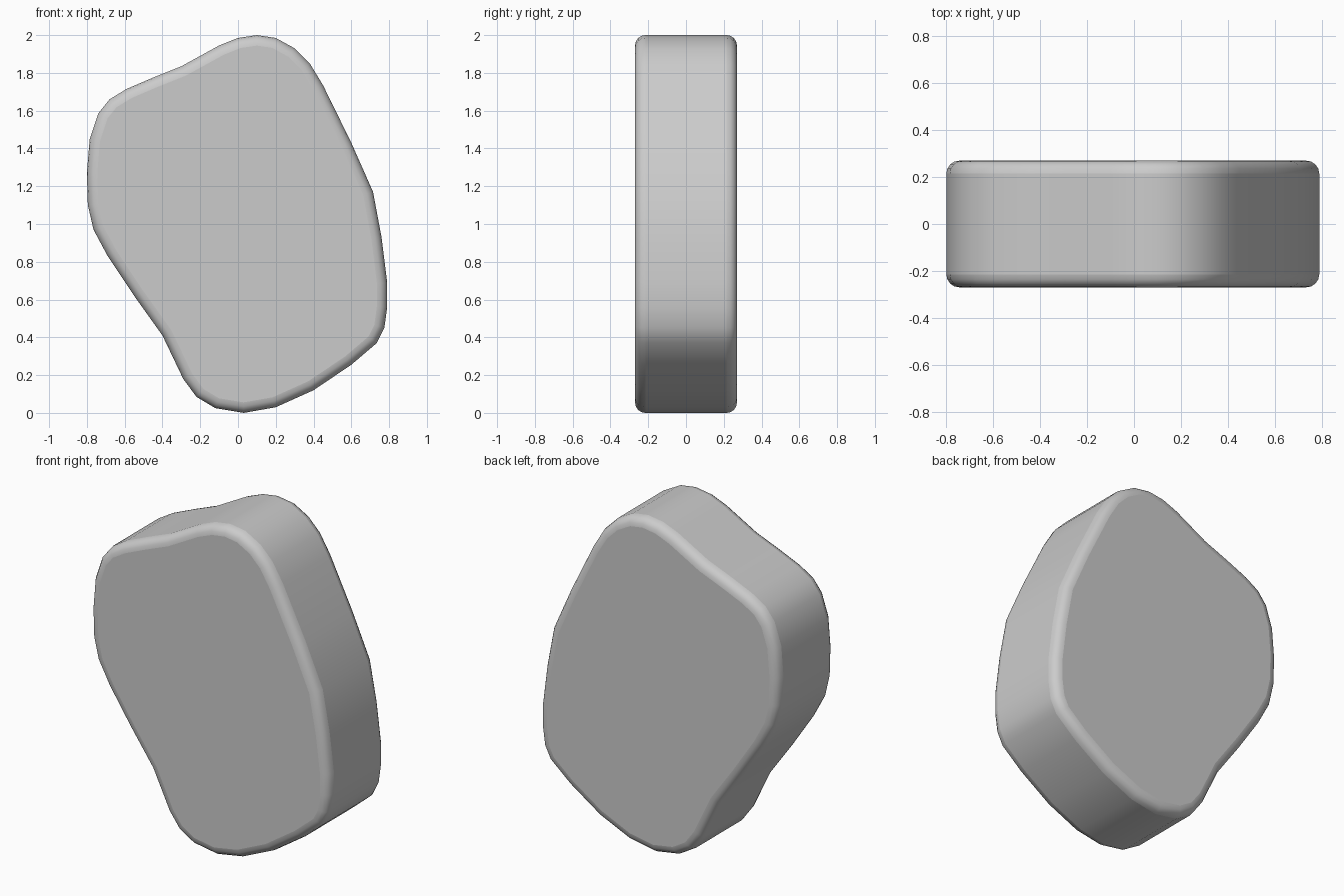
import bpy, bmesh, math

if "Cube" in bpy.data.objects:
    bpy.data.objects.remove(bpy.data.objects["Cube"])

# Stone outline in the front view (x, z), clockwise from the top
OUTLINE = [
    (0.1, 2.0), (0.2, 1.985), (0.3, 1.93), (0.38, 1.85), (0.45, 1.735),
    (0.6, 1.43), (0.715, 1.17), (0.76, 0.93), (0.79, 0.69), (0.79, 0.56),
    (0.775, 0.45), (0.735, 0.37), (0.6, 0.255), (0.4, 0.12), (0.2, 0.03),
    (0.03, 0.0), (-0.12, 0.025), (-0.22, 0.085), (-0.29, 0.18),
    (-0.4, 0.41), (-0.55, 0.62), (-0.69, 0.83), (-0.765, 0.97),
    (-0.795, 1.1), (-0.8, 1.27), (-0.785, 1.45), (-0.74, 1.585),
    (-0.68, 1.66), (-0.59, 1.715), (-0.45, 1.775), (-0.3, 1.835),
    (-0.1, 1.945), (0.0, 1.985),
]
HALF_DEPTH = 0.27

# Thick slab extruded from the outline
bm = bmesh.new()
front = bm.faces.new([bm.verts.new((x, -HALF_DEPTH, z)) for x, z in OUTLINE])
ext = bmesh.ops.extrude_face_region(bm, geom=[front], use_keep_orig=True)
back_verts = [g for g in ext["geom"] if isinstance(g, bmesh.types.BMVert)]
bmesh.ops.translate(bm, verts=back_verts, vec=(0, 2 * HALF_DEPTH, 0))
bmesh.ops.recalc_face_normals(bm, faces=bm.faces)

mesh = bpy.data.meshes.new("stone_slab")
bm.to_mesh(mesh)
bm.free()
slab = bpy.data.objects.new("stone_slab", mesh)
bpy.context.collection.objects.link(slab)

# Rounded front and back rims
rim = slab.modifiers.new("rim", 'BEVEL')
rim.width = 0.055
rim.segments = 4
rim.limit_method = 'ANGLE'
rim.angle_limit = math.radians(60)
rim.use_clamp_overlap = False

bpy.context.view_layer.objects.active = slab
slab.select_set(True)
bpy.ops.object.shade_smooth_by_angle(angle=math.radians(50))
